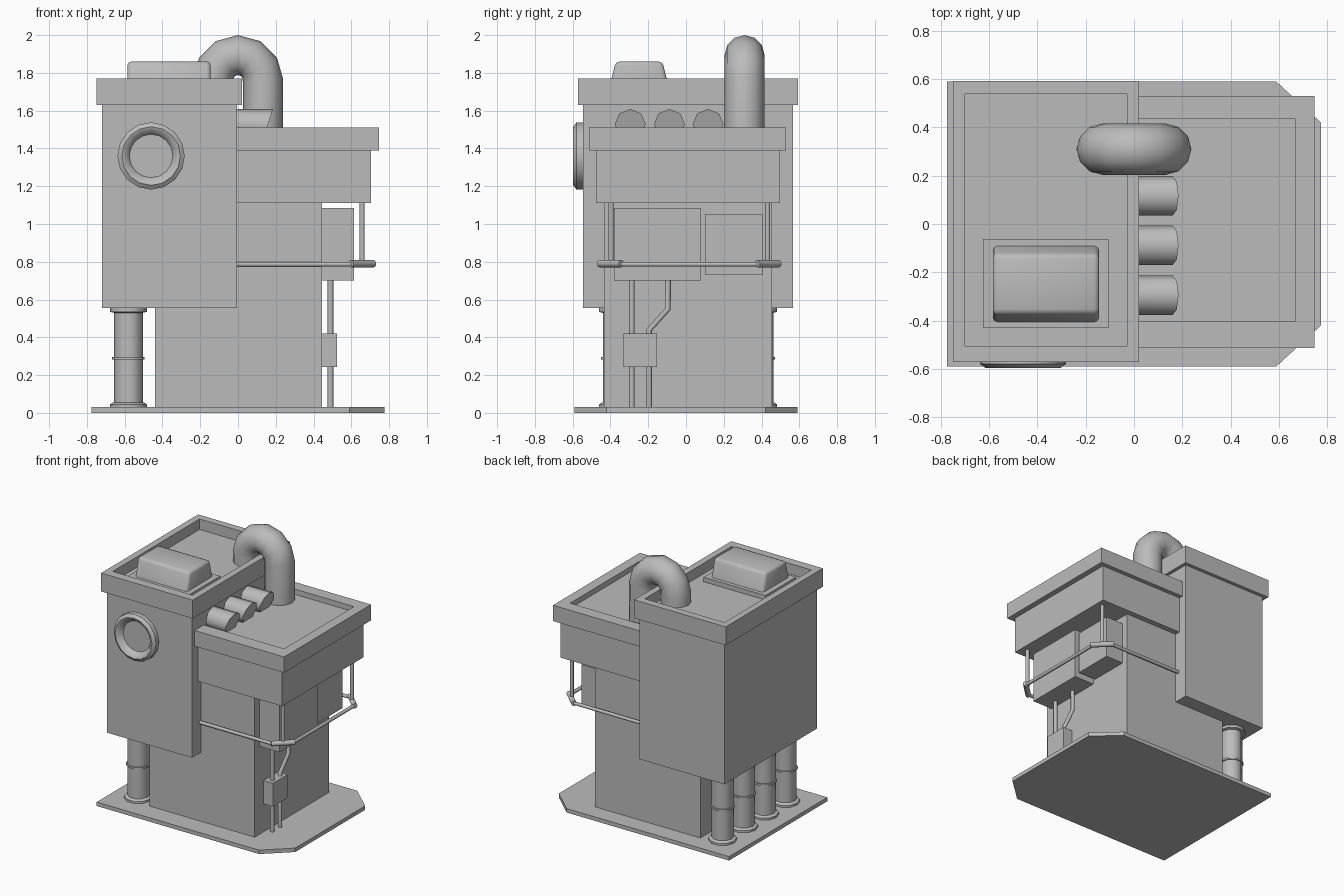
import bpy, bmesh
from math import sin, cos, pi, radians
from mathutils import Vector

cube = bpy.data.objects.get("Cube")
if cube:
    bpy.data.objects.remove(cube, do_unlink=True)

grey = bpy.data.materials.new("plain_grey")
grey.use_nodes = True
grey.diffuse_color = (0.5, 0.5, 0.5, 1)
grey.node_tree.nodes["Principled BSDF"].inputs["Base Color"].default_value = (0.5, 0.5, 0.5, 1)


def finish(name, bm, smooth=False):
    bmesh.ops.recalc_face_normals(bm, faces=bm.faces[:])
    mesh = bpy.data.meshes.new(name)
    bm.to_mesh(mesh)
    bm.free()
    mesh.materials.append(grey)
    obj = bpy.data.objects.new(name, mesh)
    bpy.context.collection.objects.link(obj)
    if smooth:
        bpy.ops.object.select_all(action='DESELECT')
        obj.select_set(True)
        bpy.context.view_layer.objects.active = obj
        bpy.ops.object.shade_smooth_by_angle(angle=radians(50))
    return obj


def skin(bm, rings, cap_start=True, cap_end=True):
    """Join point rings into a closed strip of faces."""
    rings = [[bm.verts.new(p) for p in ring] for ring in rings]
    n = len(rings[0])
    for a, b in zip(rings, rings[1:]):
        for i in range(n):
            j = (i + 1) % n
            bm.faces.new((a[i], a[j], b[j], b[i]))
    if cap_start:
        bm.faces.new(rings[0])
    if cap_end:
        bm.faces.new(rings[-1])


def rect(x, y, z):
    return [(x[0], y[0], z), (x[1], y[0], z), (x[1], y[1], z), (x[0], y[1], z)]


def box(name, x, y, z):
    bm = bmesh.new()
    skin(bm, [rect(x, y, z[0]), rect(x, y, z[1])])
    return finish(name, bm)


def tray(name, x, y, z, inner_x, inner_y, floor):
    """Block with a sunken top behind a parapet."""
    bm = bmesh.new()
    skin(bm, [rect(x, y, z[0]), rect(x, y, z[1]),
              rect(inner_x, inner_y, z[1]), rect(inner_x, inner_y, floor)])
    return finish(name, bm)


def lathe(name, profile, origin, sides, forward=False):
    """Revolve (radius, height) pairs about z, or about -y when forward."""
    bm = bmesh.new()
    rings = []
    for r, h in profile:
        ring = []
        for i in range(sides):
            a = 2 * pi * i / sides
            u, v = r * cos(a), r * sin(a)
            ring.append(Vector(origin) + Vector((u, -h, v) if forward else (u, v, h)))
        rings.append(ring)
    skin(bm, rings)
    return finish(name, bm, True)


def tube(name, path, radius, sides=8):
    """Sweep a circle along a path with mitred bends."""
    pts = [Vector(p) for p in path]
    bm = bmesh.new()
    rings = []
    for i, p in enumerate(pts):
        before = (p - pts[i - 1]).normalized() if i else (pts[1] - p).normalized()
        after = (pts[i + 1] - p).normalized() if i < len(pts) - 1 else before
        t = (before + after).normalized()
        side = Vector((0, 1, 0)) if abs(t.y) < 0.5 and path[0][0] != path[-1][0] else Vector((1, 0, 0))
        if abs(t.dot(side)) > 0.95:
            side = Vector((0, 0, 1))
        side = (side - t * side.dot(t)).normalized()
        up = t.cross(side)
        rings.append([p + radius * (side * cos(2 * pi * k / sides) + up * sin(2 * pi * k / sides))
                      for k in range(sides)])
    skin(bm, rings)
    return finish(name, bm, True)


# Base plate with two clipped corners
outline = [(-0.775, -0.59), (0.59, -0.59), (0.775, -0.42), (0.775, 0.42), (0.59, 0.59), (-0.775, 0.59)]
bm = bmesh.new()
skin(bm, [[(x, y, z) for x, y in outline] for z in (0, 0.03)])
finish("base_plate", bm)

# Main masses and parapet roofs
box("lower_body", (-0.44, 0.445), (-0.435, 0.455), (0.03, 1.12))
box("tower", (-0.72, -0.005), (-0.545, 0.566), (0.555, 1.64))
tray("tower_roof", (-0.75, 0.02), (-0.572, 0.593), (1.63, 1.77), (-0.70, -0.03), (-0.505, 0.538), 1.69)
box("upper_block", (-0.1, 0.705), (-0.476, 0.497), (1.11, 1.4))
tray("upper_block_roof", (-0.1, 0.747), (-0.513, 0.53), (1.39, 1.51), (-0.05, 0.67), (-0.403, 0.435), 1.47)

# Rooftop unit on its plinth
box("unit_plinth", (-0.625, -0.105), (-0.43, -0.062), (1.68, 1.725))
bm = bmesh.new()
skin(bm, [rect((-0.585, -0.145), (-0.407, -0.09), 1.72), rect((-0.585, -0.145), (-0.372, -0.125), 1.86)])
edges = [e for e in bm.edges if max(v.co.z for v in e.verts) > 1.8]
bmesh.ops.bevel(bm, geom=edges, offset=0.02, segments=2, profile=0.5, affect='EDGES')
finish("rooftop_unit", bm, True)

# Arched duct between the two roofs
arch = [(-0.132, 0.31, 1.68)]
arch += [(-0.132 * cos(pi * i / 6), 0.31, 1.76 + 0.134 * sin(pi * i / 6)) for i in range(7)]
arch.append((0.132, 0.31, 1.46))
tube("arched_duct", arch, 0.106, 12)

# Stub pipes with slanted ends
for n, y in enumerate((-0.295, -0.088, 0.117)):
    bm = bmesh.new()
    rings = []
    for x, slant in ((-0.05, 0), (0.16, 0.3)):
        ring = []
        for i in range(8):
            u, v = 0.082 * cos(i * pi / 4), 0.082 * sin(i * pi / 4)
            ring.append((x + slant * v, y + u, 1.527 + v))
        rings.append(ring)
    skin(bm, rings)
    finish(f"stub_pipe_{n + 1}", bm, True)

# Round window
lathe("round_window", [(0.178, -0.01), (0.178, 0.035), (0.155, 0.052), (0.137, 0.046), (0.115, 0.012)],
      (-0.46, -0.545, 1.36), 16, True)

# Support columns with flanges and a middle collar
column = [(0.098, 0.03), (0.098, 0.045), (0.08, 0.056), (0.077, 0.056), (0.077, 0.283), (0.086, 0.283),
          (0.086, 0.297), (0.077, 0.297), (0.077, 0.53), (0.098, 0.535), (0.098, 0.56)]
for n in range(4):
    lathe(f"support_column_{n + 1}", column, (-0.58, -0.367 + n * 0.252, 0), 10)

# Wall cabinets, junction box and conduits
box("large_cabinet", (0.43, 0.615), (-0.38, 0.08), (0.70, 1.085))
box("small_cabinet", (0.43, 0.595), (0.10, 0.405), (0.73, 1.053))
box("junction_box", (0.43, 0.525), (-0.33, -0.153), (0.243, 0.42))
tube("straight_conduit", [(0.49, -0.287, 0.02), (0.49, -0.287, 0.72)], 0.015)
tube("bent_conduit", [(0.49, -0.195, 0.02), (0.49, -0.195, 0.44), (0.49, -0.095, 0.55),
                      (0.49, -0.095, 0.72)], 0.015)

# Hanging rail around the upper block
for side, y, s in (("front", -0.397, -1), ("back", 0.432, 1)):
    tube(f"{side}_rail", [(-0.05, y + s * 0.05, 0.787), (0.61, y + s * 0.05, 0.787)], 0.013)
    tube(f"{side}_rail_fitting", [(0.598, y + s * 0.06, 0.79), (0.718, y - s * 0.055, 0.79)], 0.02)
    tube(f"{side}_rail_hanger", [(0.657, y, 0.79), (0.657, y, 1.12)], 0.014)
tube("side_rail", [(0.707, -0.36, 0.787), (0.707, 0.395, 0.787)], 0.013)
